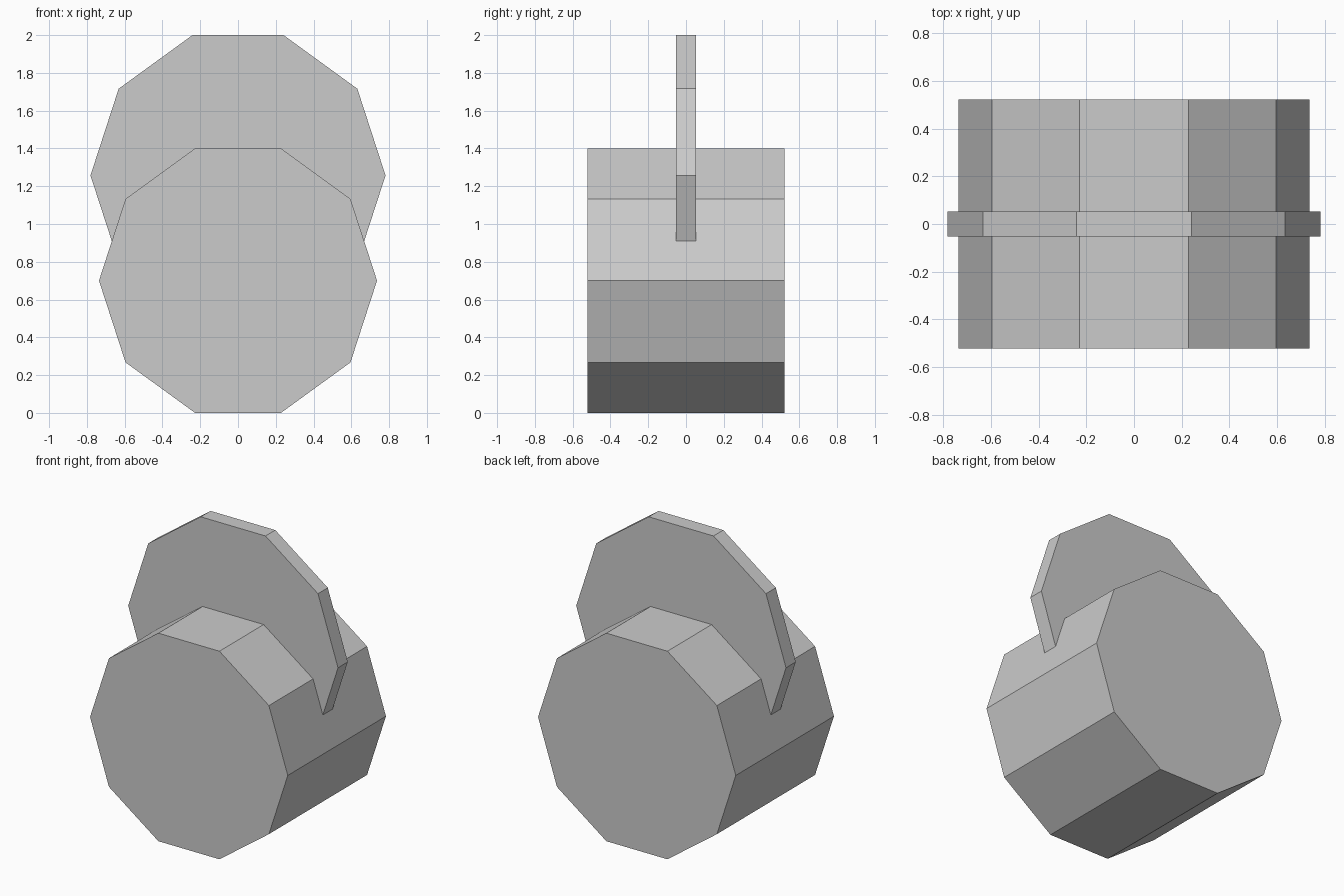
import bpy, bmesh
from math import cos, sin, tau

if "Cube" in bpy.data.objects:
    bpy.data.objects.remove(bpy.data.objects["Cube"])


def decagon_prism(name, radius, z, half_depth):
    """Ten-sided prism lying along y, with a corner pointing to +x."""
    bm = bmesh.new()
    ring = [bm.verts.new((radius * cos(tau * i / 10), -half_depth,
                          z + radius * sin(tau * i / 10))) for i in range(10)]
    face = bm.faces.new(ring)
    ext = bmesh.ops.extrude_face_region(bm, geom=[face], use_keep_orig=True)
    verts = [g for g in ext["geom"] if isinstance(g, bmesh.types.BMVert)]
    bmesh.ops.translate(bm, verts=verts, vec=(0, 2 * half_depth, 0))
    bmesh.ops.recalc_face_normals(bm, faces=bm.faces)
    mesh = bpy.data.meshes.new(name)
    bm.to_mesh(mesh)
    bm.free()
    obj = bpy.data.objects.new(name, mesh)
    bpy.context.collection.objects.link(obj)
    return obj


# Thick drum resting on the ground
decagon_prism("drum", 0.736, 0.70, 0.522)

# Thin disc set into the top of the drum
decagon_prism("disc", 0.781, 1.257, 0.052)
